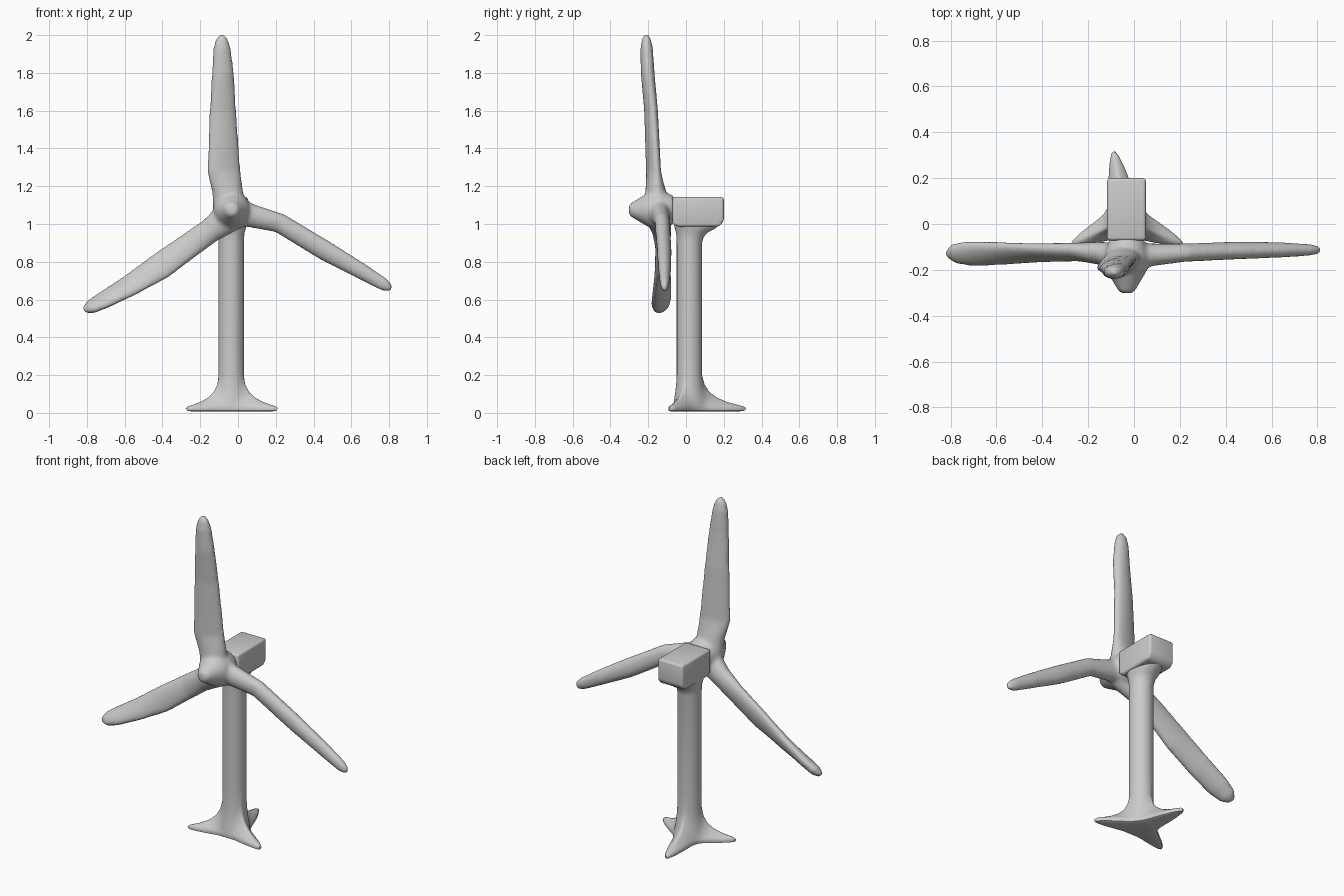
import bpy, bmesh, math
from mathutils import Vector

if "Cube" in bpy.data.objects:
    bpy.data.objects.remove(bpy.data.objects["Cube"])


def skin(bm, rings):
    """Join rings of points into a closed tube."""
    vs = [[bm.verts.new(p) for p in r] for r in rings]
    n = len(vs[0])
    for a, b in zip(vs, vs[1:]):
        for i in range(n):
            bm.faces.new((a[i], a[(i + 1) % n], b[(i + 1) % n], b[i]))
    bm.faces.new(vs[0])
    bm.faces.new(vs[-1])


def finish(bm, name, angle=40):
    bmesh.ops.recalc_face_normals(bm, faces=bm.faces)
    me = bpy.data.meshes.new(name)
    bm.to_mesh(me)
    bm.free()
    ob = bpy.data.objects.new(name, me)
    bpy.context.collection.objects.link(ob)
    bpy.ops.object.select_all(action='DESELECT')
    ob.select_set(True)
    bpy.context.view_layer.objects.active = ob
    bpy.ops.object.shade_smooth_by_angle(angle=math.radians(angle))
    return ob


def blade(bm, stations, n=24):
    """Stations: x, y, z, half chord, half thickness, twist in degrees."""
    axis = Vector(stations[-1][:3]) - Vector(stations[0][:3])
    axis.y = 0
    axis.normalize()
    v = Vector((0, 1, 0))
    u = v.cross(axis)
    rings = []
    for x, y, z, c, t, tw in stations:
        w = math.radians(tw)
        e = u * math.cos(w) + v * math.sin(w)
        f = v * math.cos(w) - u * math.sin(w)
        rings.append([Vector((x, y, z)) + e * c * math.cos(a) + f * t * math.sin(a)
                      for a in (2 * math.pi * i / n for i in range(n))])
    skin(bm, rings)


# Rotor: three twisted blades and a nose cone melted together
bm = bmesh.new()
blade(bm, [(-.04, -.15, 1.04, .09, .07, 0), (-.055, -.16, 1.17, .082, .055, 8),
           (-.075, -.172, 1.28, .091, .034, 14), (-.08, -.185, 1.6, .072, .034, 12),
           (-.08, -.203, 1.8, .059, .036, 8), (-.085, -.208, 1.93, .046, .033, 5),
           (-.086, -.21, 1.98, .032, .024, 0), (-.086, -.21, 2.004, .012, .01, 0)])
blade(bm, [(-.02, -.15, 1.06, .09, .07, 0), (-.15, -.128, .963, .066, .05, 10),
           (-.25, -.122, .892, .07, .038, 15), (-.41, -.125, .777, .077, .034, 20),
           (-.58, -.128, .67, .07, .033, 38), (-.71, -.13, .597, .065, .032, 52),
           (-.78, -.13, .56, .05, .03, 55), (-.815, -.13, .542, .02, .015, 55)])
blade(bm, [(-.06, -.15, 1.07, .09, .07, 0), (.07, -.135, 1.043, .064, .05, 5),
           (.22, -.125, 1.005, .053, .04, 8), (.46, -.115, .86, .055, .038, 10),
           (.65, -.113, .752, .044, .033, 8), (.77, -.113, .682, .035, .025, 0),
           (.80, -.113, .664, .026, .018, 0), (.815, -.113, .656, .01, .008, 0)])
nose = [(-.302, .022), (-.295, .035), (-.265, .052), (-.235, .07), (-.2, .09),
        (-.14, .1), (-.1, .088), (-.065, .075)]
skin(bm, [[(-.032 + r * math.cos(a), y, 1.075 + r * math.sin(a))
           for a in (2 * math.pi * i / 32 for i in range(32))] for y, r in nose])
rotor = finish(bm, "rotor", 60)
m = rotor.modifiers.new("melt", 'REMESH')
m.mode = 'VOXEL'
m.voxel_size = .01
m.use_smooth_shade = True
m = rotor.modifiers.new("relax", 'SMOOTH')
m.factor = .5
m.iterations = 9

# Nacelle: side profile pulled across x
side = [(-.072, 1.0), (-.072, 1.143), (.2, 1.143), (.2, 1.015), (.175, .987), (-.04, .985)]
bm = bmesh.new()
skin(bm, [[(x, y, z) for y, z in side] for x in (-.117, .052)])
bmesh.ops.bevel(bm, geom=bm.edges[:], offset=.013, segments=3, profile=.5, affect='EDGES')
finish(bm, "nacelle", 50)

# Tower with a three-toed foot: radius, toe reach, stretch towards the back
feet = [(100, .225), (204, .18), (337, .19)]
levels = [(.008, .07, .9, 1), (.012, .08, .98, 1), (.025, .082, 1, 1), (.035, .082, .93, 1),
          (.045, .081, .75, 1), (.06, .08, .52, 1), (.08, .078, .32, 1), (.11, .074, .15, 1),
          (.15, .07, .05, 1), (.2, .067, 0, 1), (.3, .067, 0, 1), (.9, .067, 0, 1),
          (.93, .068, 0, 1.1), (.955, .071, 0, 1.35), (.975, .077, 0, 1.75),
          (.99, .08, 0, 1.9), (1.03, .08, 0, 1.5)]
n = 120
rings = []
for z, r0, reach, back in levels:
    ring = []
    for i in range(n):
        a = 2 * math.pi * i / n
        r = r0
        for deg, length in feet:
            d = (a - math.radians(deg) + math.pi) % (2 * math.pi) - math.pi
            r += reach * length * math.exp(.2 - math.sqrt(d * d + .0025) / .25)
        y = r * math.sin(a)
        ring.append((-.036 + r * math.cos(a), .018 + y * (back if y > 0 else 1), z))
    rings.append(ring)
bm = bmesh.new()
skin(bm, rings)
finish(bm, "tower", 50)
